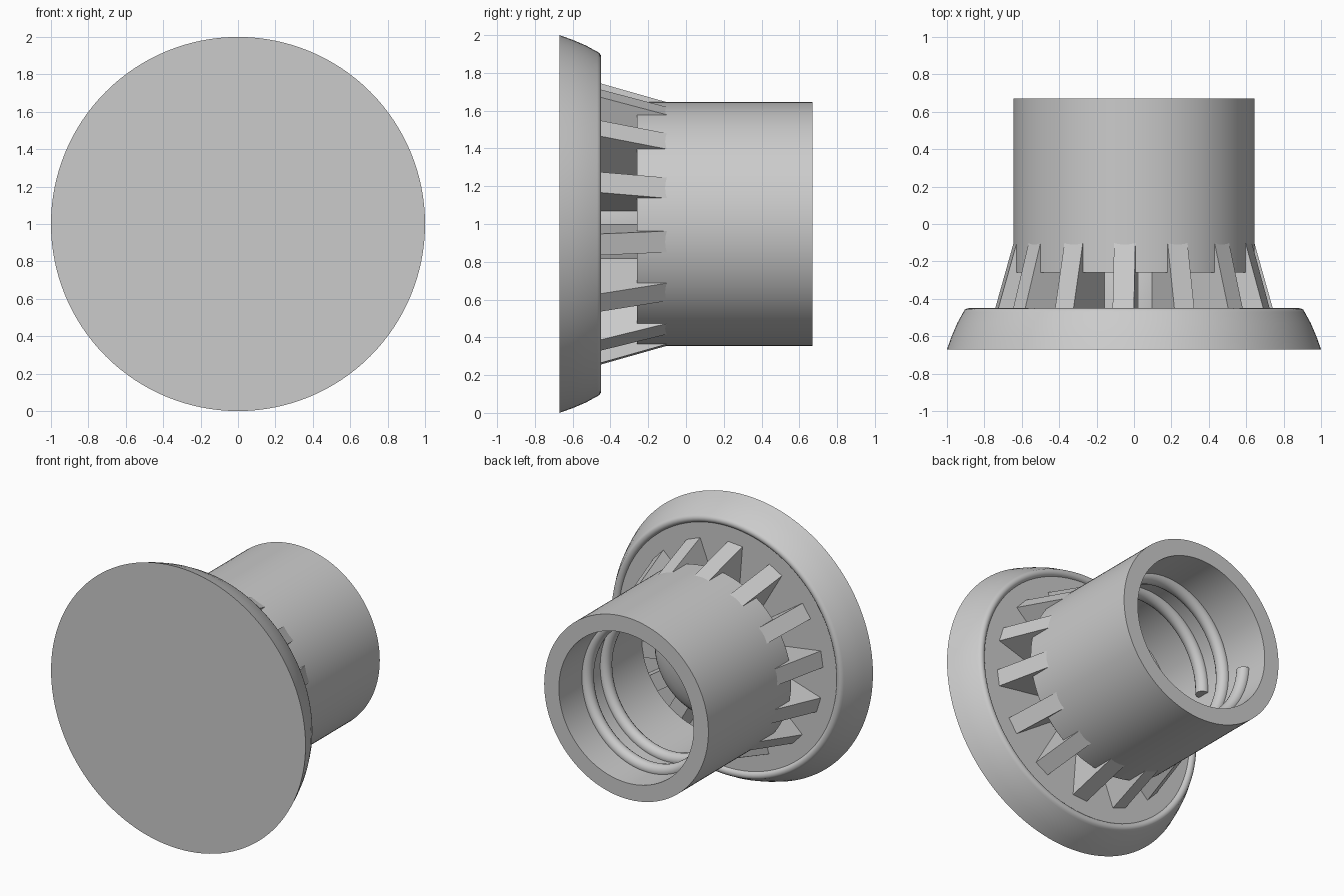
import bpy, bmesh
from math import cos, sin, pi, radians
from mathutils import Matrix, Vector

cube = bpy.data.objects.get("Cube")
if cube:
    bpy.data.objects.remove(cube, do_unlink=True)

grey = bpy.data.materials.new("plain_grey")
grey.use_nodes = True
COLOUR = (0.6, 0.6, 0.6, 1)
grey.diffuse_color = COLOUR
grey.node_tree.nodes["Principled BSDF"].inputs["Base Color"].default_value = COLOUR

CENTRE = Vector((0, 0, 1))


def radial(r, y, angle, side=0):
    """Point at radius r and depth y, turned about the y axis, shifted sideways."""
    return CENTRE + Vector((r * cos(angle) - side * sin(angle), y,
                            r * sin(angle) + side * cos(angle)))


def finish(name, bm, smooth=True):
    bmesh.ops.remove_doubles(bm, verts=bm.verts, dist=1e-5)
    bmesh.ops.recalc_face_normals(bm, faces=bm.faces)
    mesh = bpy.data.meshes.new(name)
    bm.to_mesh(mesh)
    bm.free()
    mesh.materials.append(grey)
    obj = bpy.data.objects.new(name, mesh)
    bpy.context.collection.objects.link(obj)
    if smooth:
        bpy.ops.object.select_all(action='DESELECT')
        obj.select_set(True)
        bpy.context.view_layer.objects.active = obj
        bpy.ops.object.shade_smooth_by_angle(angle=radians(35))
    return obj


def lathe(name, profile, closed=False, steps=128):
    """Revolve a (radius, y) profile about the y axis."""
    bm = bmesh.new()
    verts = [bm.verts.new(radial(r, y, 0)) for r, y in profile]
    pairs = list(zip(verts, verts[1:]))
    if closed:
        pairs.append((verts[-1], verts[0]))
    edges = [bm.edges.new(p) for p in pairs]
    bmesh.ops.spin(bm, geom=verts + edges, cent=CENTRE, axis=(0, 1, 0),
                   angle=2 * pi, steps=steps, use_merge=True)
    return finish(name, bm)


# Round cap with a curved side, rounded lip and shallow recessed back
lathe("cap_disc", [(0, -.67), (1, -.67), (.975, -.6), (.945, -.53), (.912, -.47),
                   (.905, -.458), (.893, -.451), (.88, -.45), (.868, -.455),
                   (.86, -.463), (.857, -.47), (0, -.47)])

# Hollow sleeve
lathe("sleeve", [(.645, .67), (.645, -.26), (.53, -.26), (.53, .67)], closed=True)

# Domed plug in the middle of the cap
dome = [(.41 * cos(a), -.25 + .14 * sin(a)) for a in (i * pi / 16 for i in range(8))]
lathe("centre_plug", [(.41, -.48)] + dome + [(0, -.11)])

# Sloping ribs joining the cap to the sleeve
RIB = [(.41, -.48), (.75, -.48), (.642, -.1), (.58, -.1), (.58, -.26), (.41, -.26)]
COUNT, HALF = 14, .057
bm = bmesh.new()
for k in range(COUNT):
    angle = radians(17.3) + k * 2 * pi / COUNT
    left, right = ([bm.verts.new(radial(r, y, angle, s)) for r, y in RIB]
                   for s in (-HALF, HALF))
    bm.faces.new(left)
    bm.faces.new(right[::-1])
    for i in range(len(RIB)):
        j = (i + 1) % len(RIB)
        bm.faces.new((left[j], left[i], right[i], right[j]))
finish("ribs", bm, smooth=False)

# Two-turn round thread on the sleeve's inner wall
TURNS, STEPS, SIDES, BEAD = 2, 160, 16, .045
bm = bmesh.new()
rings = []
for i in range(STEPS + 1):
    t = i / STEPS
    angle = pi + TURNS * 2 * pi * t
    depth = .47 - .41 * t
    rings.append([bm.verts.new(radial(.52 + BEAD * cos(a), depth + BEAD * sin(a), angle))
                  for a in (2 * pi * s / SIDES for s in range(SIDES))])
for a, b in zip(rings, rings[1:]):
    for s in range(SIDES):
        n = (s + 1) % SIDES
        bm.faces.new((a[s], a[n], b[n], b[s]))
bm.faces.new(rings[0])
bm.faces.new(rings[-1])
finish("inner_thread", bm)
